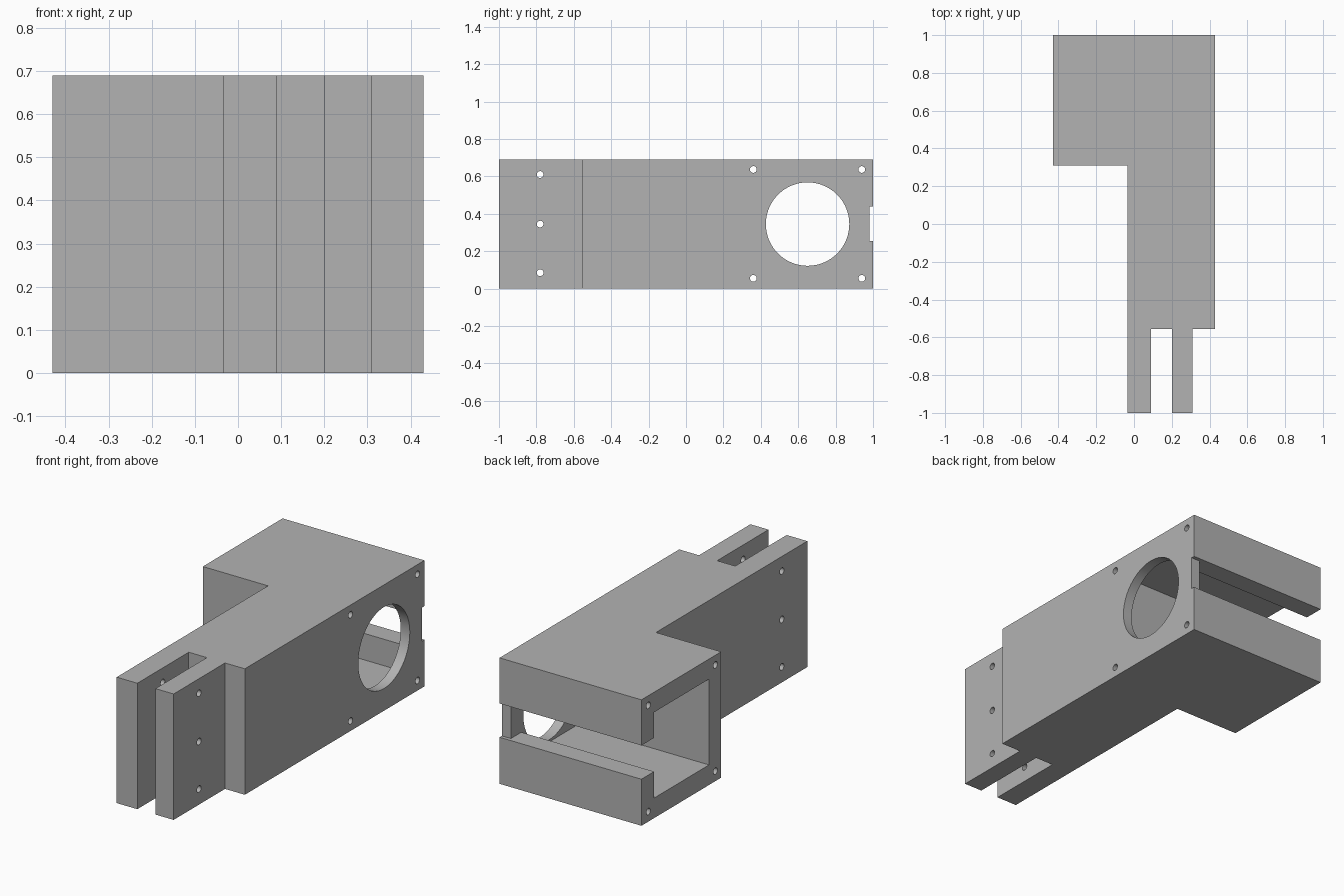
import bpy
import bmesh
from math import pi, radians
from mathutils import Matrix, Vector

cube = bpy.data.objects.get("Cube")
if cube:
    bpy.data.objects.remove(cube, do_unlink=True)

HEIGHT = 0.69
MID = HEIGHT / 2

grey = bpy.data.materials.new("plain grey")
grey.use_nodes = True
grey.diffuse_color = (0.45, 0.45, 0.45, 1)
grey.node_tree.nodes["Principled BSDF"].inputs["Base Color"].default_value = grey.diffuse_color


def add_object(name, bm):
    bmesh.ops.recalc_face_normals(bm, faces=bm.faces)
    mesh = bpy.data.meshes.new(name)
    bm.to_mesh(mesh)
    bm.free()
    mesh.materials.append(grey)
    obj = bpy.data.objects.new(name, mesh)
    bpy.context.collection.objects.link(obj)
    return obj


def box(name, low, high):
    low, high = Vector(low), Vector(high)
    bm = bmesh.new()
    place = Matrix.Translation((low + high) / 2) @ Matrix.Diagonal((*(high - low), 1))
    bmesh.ops.create_cube(bm, size=1, matrix=place)
    return add_object(name, bm)


def cross_bore(name, y, z, radius, x_from, x_to, sides):
    bm = bmesh.new()
    place = Matrix.Translation(((x_from + x_to) / 2, y, z)) @ Matrix.Rotation(pi / 2, 4, "Y")
    bmesh.ops.create_cone(bm, cap_ends=True, segments=sides, radius1=radius,
                          radius2=radius, depth=x_to - x_from, matrix=place)
    return add_object(name, bm)


# Body: plan outline with the two fork prongs and the wide rear housing
outline = [(-0.035, -1), (0.09, -1), (0.09, -0.555), (0.2, -0.555), (0.2, -1),
           (0.31, -1), (0.31, -0.555), (0.43, -0.555), (0.43, 1), (-0.43, 1),
           (-0.43, 0.31), (-0.035, 0.31)]
bm = bmesh.new()
base = bm.faces.new([bm.verts.new((x, y, 0)) for x, y in outline])
top = bmesh.ops.extrude_face_region(bm, geom=[base])["geom"]
bmesh.ops.translate(bm, vec=(0, 0, HEIGHT),
                    verts=[v for v in top if isinstance(v, bmesh.types.BMVert)])
body = add_object("bracket_body", bm)

# Housing pocket, rear slot, shallow end notch and round window
cutters = [
    box("pocket_cutter", (-0.6, 0.415, 0.11), (0.375, 0.89, 0.58)),
    box("slot_cutter", (-0.6, 0.8, 0.255), (0.375, 1.1, 0.44)),
    box("notch_cutter", (0.3, 0.98, 0.255), (0.6, 1.1, 0.44)),
    cross_bore("window_cutter", 0.65, MID, 0.223, 0.3, 0.6, 96),
]

# Screw holes at the housing corners and pin holes through the prongs
holes = [(y, z) for y in (0.36, 0.94) for z in (0.055, 0.637)]
holes += [(-0.78, z) for z in (0.085, MID, 0.61)]
cutters += [cross_bore("hole_cutter", y, z, 0.018, -0.6, 0.6, 24) for y, z in holes]

for cutter in cutters:
    cutter.hide_render = True
    cut = body.modifiers.new(cutter.name, "BOOLEAN")
    cut.operation = "DIFFERENCE"
    cut.solver = "EXACT"
    cut.object = cutter

# Bake the cuts and remove the cutters
bpy.context.view_layer.update()
evaluated = body.evaluated_get(bpy.context.evaluated_depsgraph_get())
finished = bpy.data.meshes.new_from_object(evaluated)
body.modifiers.clear()
body.data = finished
for cutter in cutters:
    bpy.data.objects.remove(cutter, do_unlink=True)

# Smooth the bores, keep the block edges sharp
bpy.ops.object.select_all(action="DESELECT")
body.select_set(True)
bpy.context.view_layer.objects.active = body
bpy.ops.object.shade_smooth_by_angle(angle=radians(30))
